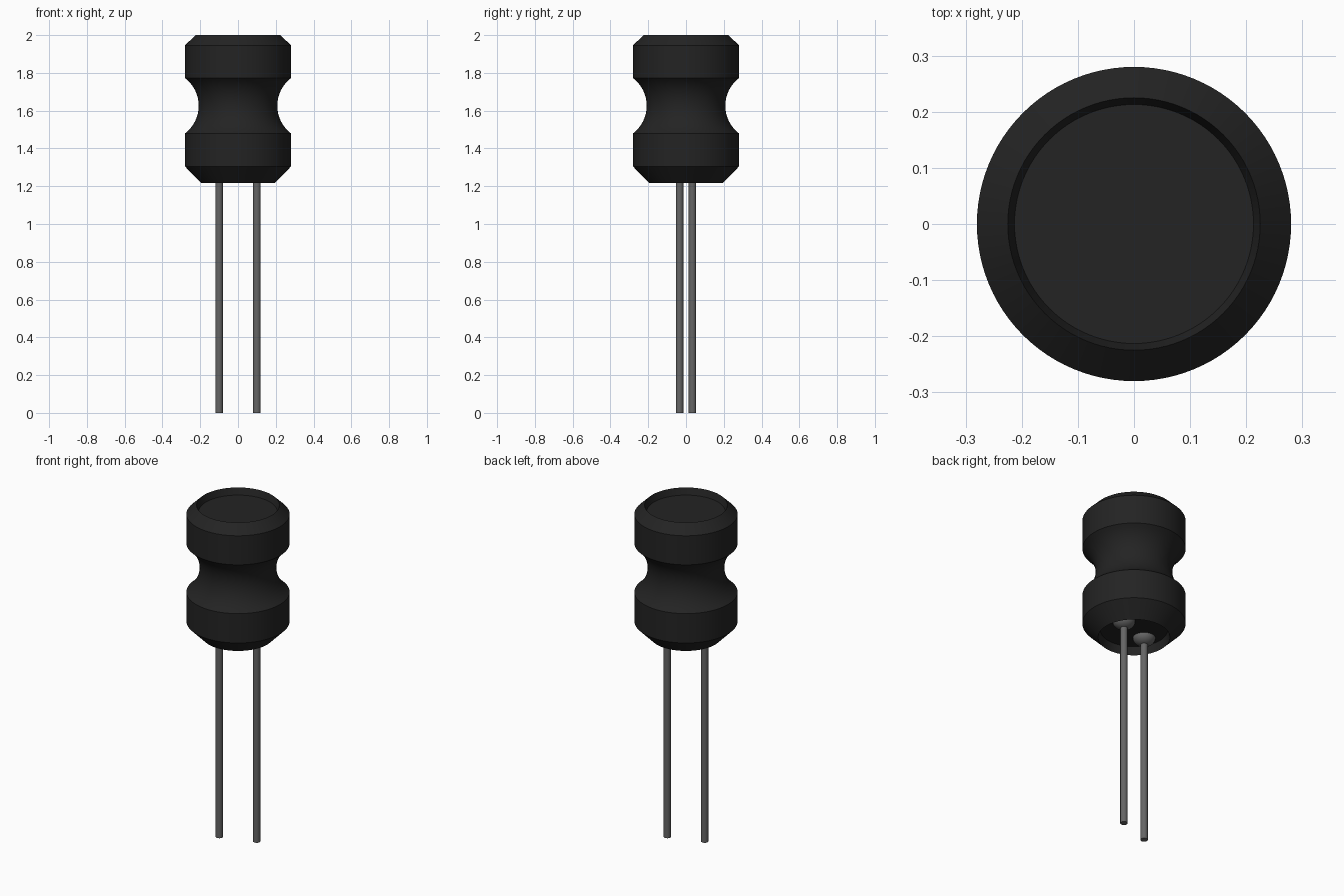
import bpy, bmesh, math

cube = bpy.data.objects.get("Cube")
if cube:
    bpy.data.objects.remove(cube, do_unlink=True)


def make_material(name, value):
    mat = bpy.data.materials.new(name)
    mat.use_nodes = True
    color = (value, value, value, 1.0)
    mat.diffuse_color = color
    bsdf = mat.node_tree.nodes["Principled BSDF"]
    bsdf.inputs["Base Color"].default_value = color
    bsdf.inputs["Roughness"].default_value = 0.6
    return mat


def lathe(name, profile, segments, mat, location=(0, 0, 0)):
    """Spin an (r, z) profile around z; points with r = 0 become poles."""
    bm = bmesh.new()
    verts = [bm.verts.new((r, 0, z)) for r, z in profile]
    edges = [bm.edges.new(pair) for pair in zip(verts, verts[1:])]
    bmesh.ops.spin(bm, geom=verts + edges, axis=(0, 0, 1), cent=(0, 0, 0),
                   angle=math.tau, steps=segments, use_duplicate=False)
    bmesh.ops.remove_doubles(bm, verts=bm.verts[:], dist=1e-5)
    bmesh.ops.recalc_face_normals(bm, faces=bm.faces[:])
    mesh = bpy.data.meshes.new(name)
    bm.to_mesh(mesh)
    bm.free()
    mesh.materials.append(mat)
    obj = bpy.data.objects.new(name, mesh)
    obj.location = location
    bpy.context.collection.objects.link(obj)
    bpy.ops.object.select_all(action='DESELECT')
    obj.select_set(True)
    bpy.context.view_layer.objects.active = obj
    bpy.ops.object.shade_smooth_by_angle(angle=math.radians(30))
    return obj


black = make_material("black_sleeve", 0.017)
metal = make_material("grey_metal", 0.13)

# Waist: circular arc cut into the sleeve
WAIST_Z, HALF, R_OUT, R_IN = 1.626, 0.146, 0.28, 0.208
depth = R_OUT - R_IN
arc_r = (HALF ** 2 + depth ** 2) / (2 * depth)
sweep = math.asin(HALF / arc_r)
STEPS = 16
waist = []
for i in range(STEPS + 1):
    a = sweep * (1 - 2 * i / STEPS)
    waist.append((R_IN + arc_r * (1 - math.cos(a)), WAIST_Z + arc_r * math.sin(a)))

# Sleeve: dished top, chamfers, waist, hollow underside
body_profile = [(0, 1.96), (0.213, 1.96), (0.225, 2.0), (R_OUT, 1.946)]
body_profile += waist
body_profile += [(R_OUT, 1.304), (0.195, 1.217), (0.183, 1.265), (0, 1.265)]
lathe("sleeve_body", body_profile, 96, black)

# Wire leads with solder domes, placed diagonally opposite
LEAD_R, DOME_R, DOME_Z = 0.02, 0.062, 1.267
dome_profile = [(DOME_R * math.cos(a), -0.048 * math.sin(a))
                for a in (math.pi / 2 * i / 8 for i in range(9))]
dome_profile[-1] = (0, dome_profile[-1][1])
for side, label in ((1, "left"), (-1, "right")):
    x, y = 0.1 * side, 0.034 * side
    lathe(label + "_lead", [(0, 0), (LEAD_R, 0), (LEAD_R, 1.28), (0, 1.28)],
          24, metal, (x, y, 0))
    lathe(label + "_solder_dome", [(0, 0)] + dome_profile, 32, metal, (x, y, DOME_Z))
